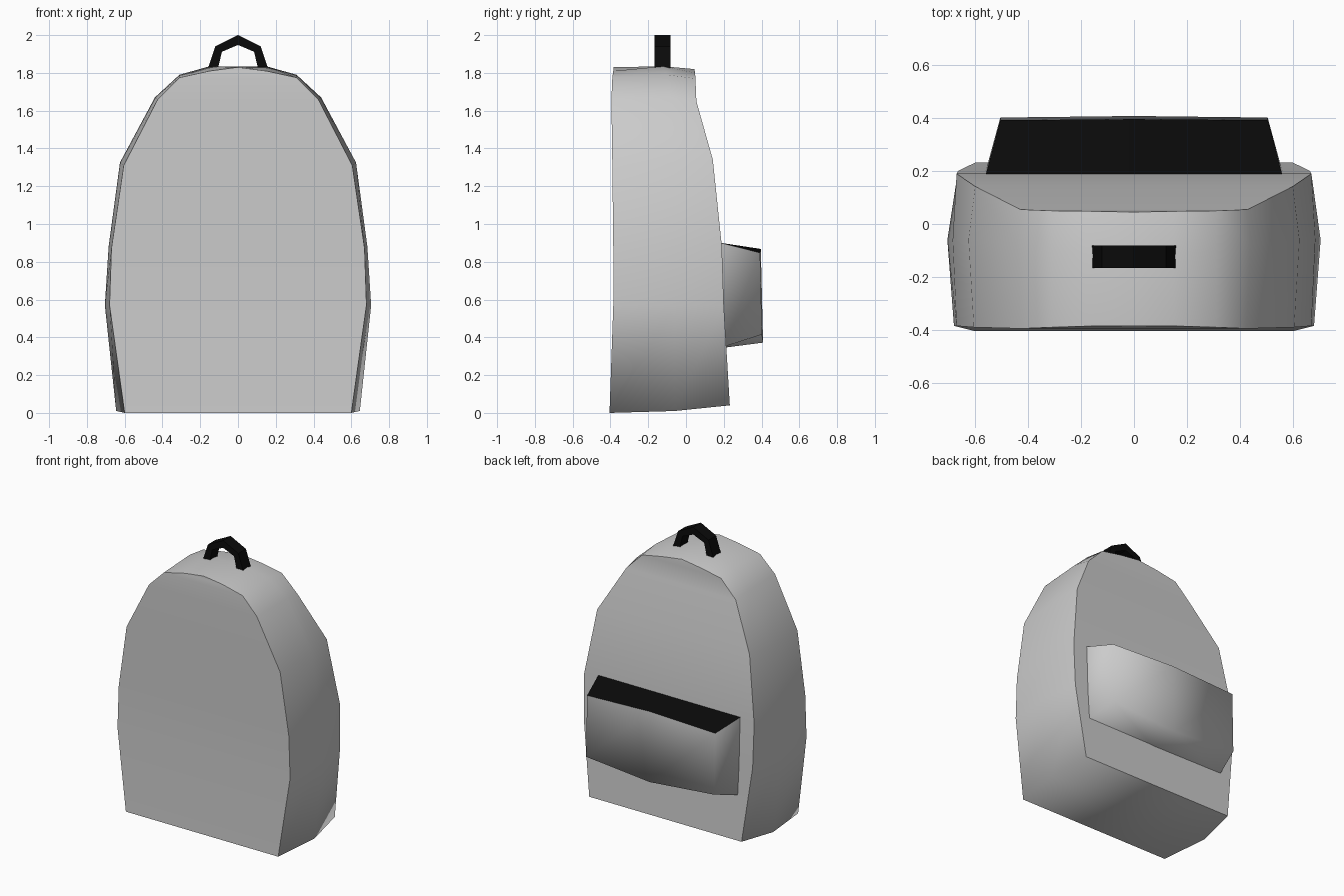
import bpy, bmesh

if "Cube" in bpy.data.objects:
    bpy.data.objects.remove(bpy.data.objects["Cube"])

black = bpy.data.materials.new("black_fabric")
black.diffuse_color = (0.003, 0.003, 0.003, 1)
black.use_nodes = True
black.node_tree.nodes["Principled BSDF"].inputs["Base Color"].default_value = black.diffuse_color


def finish(bm, name, smooth=True):
    bmesh.ops.recalc_face_normals(bm, faces=bm.faces)
    for f in bm.faces:
        f.smooth = smooth
    mesh = bpy.data.meshes.new(name)
    bm.to_mesh(mesh)
    bm.free()
    obj = bpy.data.objects.new(name, mesh)
    bpy.context.collection.objects.link(obj)
    return obj


def mirrored_ring(bm, half):
    """Right half from bottom to top centre, mirrored to the left."""
    pts = half + [(-x, y, z) for x, y, z in reversed(half[:-1])]
    return [bm.verts.new(p) for p in pts]


def bridge(bm, a, b):
    n = len(a)
    return [bm.faces.new((a[i], a[(i + 1) % n], b[(i + 1) % n], b[i])) for i in range(n)]


def panel(bm, ring):
    """Fill an arch outline with horizontal strips and a sharp rim."""
    n, k = len(ring), len(ring) // 2
    for i in range(k - 1):
        bm.faces.new((ring[i], ring[i + 1], ring[n - 2 - i], ring[n - 1 - i]))
    bm.faces.new((ring[k - 1], ring[k], ring[k + 1]))
    for i in range(n):
        bm.edges.get((ring[i], ring[(i + 1) % n])).smooth = False


# Bag body: flat panel, widest middle seam, sloping pocket-side panel
flat = [(0.60, -0.405, 0), (0.68, -0.385, 0.57), (0.67, -0.385, 0.87), (0.605, -0.39, 1.31),
        (0.425, -0.395, 1.66), (0.31, -0.39, 1.775), (0.15, -0.385, 1.81), (0, -0.385, 1.83)]
seam = [(0.645, -0.06, 0.01), (0.705, -0.06, 0.57), (0.685, -0.06, 0.88), (0.625, -0.06, 1.325),
        (0.44, -0.08, 1.67), (0.31, -0.1, 1.79), (0.15, -0.12, 1.835), (0, -0.12, 1.835)]
slope = [(0.60, 0.232, 0.04), (0.665, 0.20, 0.57), (0.67, 0.19, 0.88), (0.60, 0.142, 1.34),
         (0.43, 0.055, 1.65), (0.31, 0.05, 1.77), (0.15, 0.048, 1.80), (0, 0.045, 1.82)]
bm = bmesh.new()
rings = [mirrored_ring(bm, h) for h in (flat, seam, slope)]
bridge(bm, rings[0], rings[1])
bridge(bm, rings[1], rings[2])
panel(bm, rings[0])
panel(bm, rings[2])
finish(bm, "bag_body")

# Pocket: rounded pouch with a black sloping top
bm = bmesh.new()
outer = [(0.505, 0.402, 0.415), (0.505, 0.392, 0.848), (0, 0.396, 0.868),
         (-0.505, 0.392, 0.848), (-0.505, 0.402, 0.415), (0, 0.408, 0.372)]
inner = [(0.56, 0.20, 0.35), (0.56, 0.185, 0.90), (0, 0.185, 0.90),
         (-0.56, 0.185, 0.90), (-0.56, 0.20, 0.35), (0, 0.20, 0.345)]
o = [bm.verts.new(p) for p in outer]
b = [bm.verts.new(p) for p in inner]
sides = bridge(bm, b, o)
bm.faces.new((o[0], o[1], o[2], o[5]))
bm.faces.new((o[5], o[2], o[3], o[4]))
for f in sides[1:3]:
    f.material_index = 1
for i, j in ((1, 2), (2, 3)):
    bm.edges.get((o[i], o[j])).smooth = False
for i in (1, 3):
    bm.edges.get((o[i], b[i])).smooth = False
pocket = finish(bm, "front_pocket")
pocket.data.materials.append(None)
pocket.data.materials.append(black)

# Carry handle: angular strap
bm = bmesh.new()
half = [((0.16, 1.82), (0.107, 1.82)), ((0.12, 1.94), (0.085, 1.912)), ((0, 2.0), (0, 1.948))]
stations = half + [tuple((-x, z) for x, z in s) for s in reversed(half[:2])]
secs = [[bm.verts.new((p[0], y, p[1])) for p, y in
         ((u, -0.167), (u, -0.082), (v, -0.082), (v, -0.167))] for u, v in stations]
for s, t in zip(secs, secs[1:]):
    bridge(bm, s, t)
bm.faces.new(secs[0])
bm.faces.new(secs[-1])
finish(bm, "carry_handle", False).data.materials.append(black)
